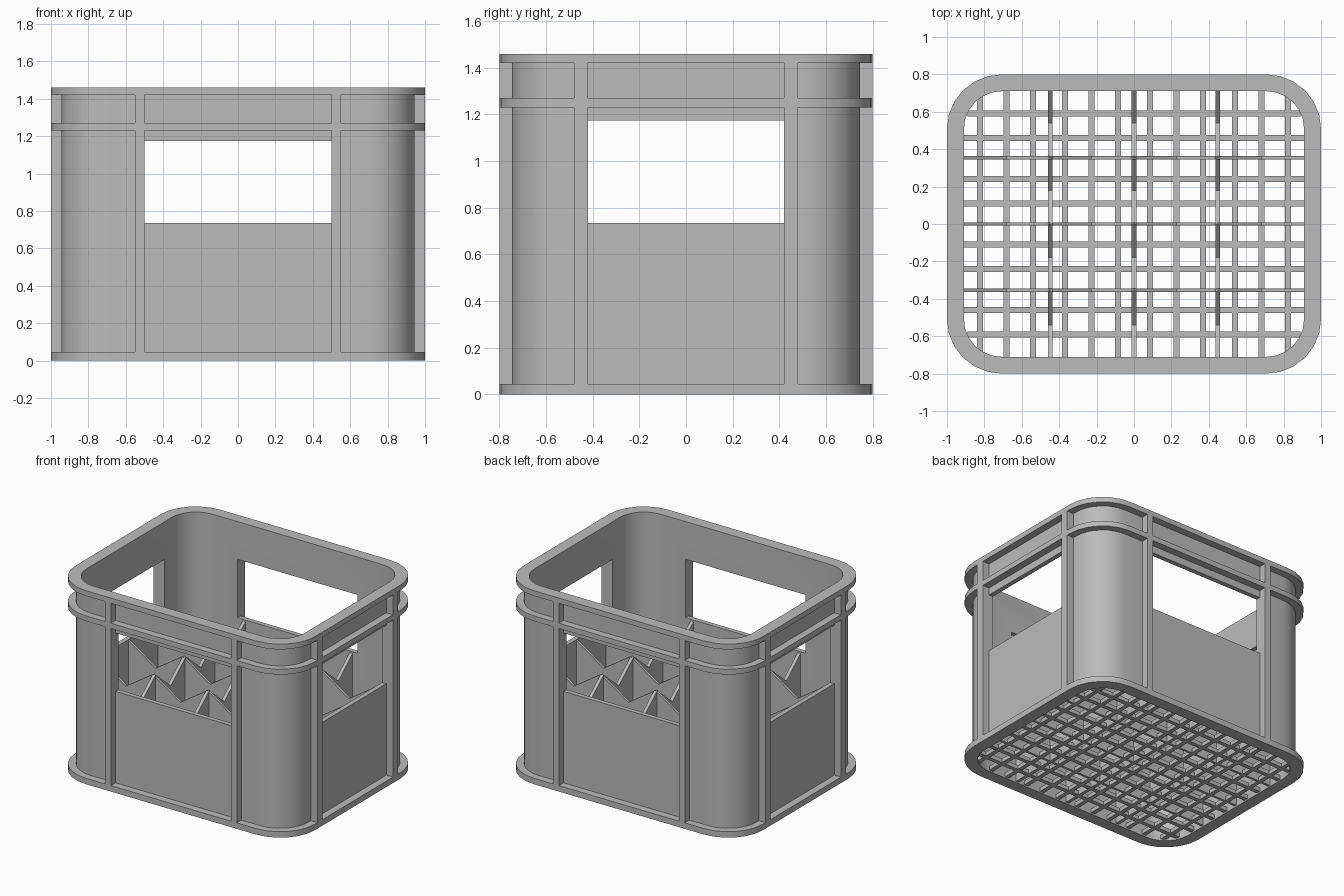
import bpy, bmesh, math

old = bpy.data.objects.get("Cube")
if old:
    bpy.data.objects.remove(old, do_unlink=True)

plastic = bpy.data.materials.new("grey plastic")
plastic.use_nodes = True
GREY = (0.5, 0.5, 0.5, 1)
plastic.diffuse_color = GREY
plastic.node_tree.nodes["Principled BSDF"].inputs["Base Color"].default_value = GREY

HEIGHT = 1.46
CX, CY = 0.70, 0.51          # centres of the rounded corners
INNER, WALL, OUTER = 0.20, 0.235, 0.29   # corner radii of inside, wall face, flange
SILL, LINTEL = 0.735, 1.175
CORNER_STEPS = 6


def finish(bm, name):
    bmesh.ops.recalc_face_normals(bm, faces=bm.faces)
    mesh = bpy.data.meshes.new(name)
    bm.to_mesh(mesh)
    bm.free()
    mesh.materials.append(plastic)
    obj = bpy.data.objects.new(name, mesh)
    bpy.context.collection.objects.link(obj)
    return obj


def rounded_loop(r):
    points = []
    for i, (sx, sy) in enumerate([(1, 1), (-1, 1), (-1, -1), (1, -1)]):
        for k in range(CORNER_STEPS + 1):
            a = math.pi / 2 * (i + k / CORNER_STEPS)
            points.append((sx * CX + r * math.cos(a), sy * CY + r * math.sin(a)))
    return points


def ring(name, r_in, r_out, z0, z1):
    bm = bmesh.new()
    loops = [[bm.verts.new((x, y, z)) for x, y in rounded_loop(r)]
             for r, z in [(r_out, z0), (r_out, z1), (r_in, z1), (r_in, z0)]]
    n = len(loops[0])
    for a, b in zip(loops, loops[1:] + loops[:1]):
        for i in range(n):
            j = (i + 1) % n
            bm.faces.new((a[i], a[j], b[j], b[i]))
    return finish(bm, name)


def add_box(bm, x0, x1, y0, y1, z0, z1):
    verts = bmesh.ops.create_cube(bm, size=1)["verts"]
    for v in verts:
        v.co = (x1 if v.co.x > 0 else x0, y1 if v.co.y > 0 else y0,
                z1 if v.co.z > 0 else z0)


def box(name, *limits):
    bm = bmesh.new()
    add_box(bm, *limits)
    return finish(bm, name)


def combine(target, tool, operation):
    mod = target.modifiers.new(operation.lower(), "BOOLEAN")
    mod.operation, mod.solver, mod.object = operation, "EXACT", tool
    bpy.context.view_layer.objects.active = target
    bpy.ops.object.modifier_apply(modifier=mod.name)
    bpy.data.objects.remove(tool, do_unlink=True)


# Shell: rounded wall, three flanges and eight upright ribs
shell = ring("crate_shell", INNER, WALL, 0, HEIGHT)
for z0, z1 in [(0, 0.045), (1.23, 1.27), (1.42, HEIGHT)]:
    combine(shell, ring("flange", INNER + 0.02, OUTER, z0, z1), "UNION")
for s in (-1, 1):
    for t in (-1, 1):
        x, y = sorted((s * 0.495, s * 0.545)), sorted((t * 0.72, t * 0.80))
        combine(shell, box("long_side_rib", *x, *y, 0, HEIGHT), "UNION")
        x, y = sorted((s * 0.92, s * 0.99)), sorted((t * 0.42, t * 0.48))
        x = sorted((s * 0.92, s * (CX + OUTER)))
        combine(shell, box("short_side_rib", *x, *y, 0, HEIGHT), "UNION")

# Hand openings through all four sides
combine(shell, box("long_side_opening", -0.495, 0.495, -2, 2, SILL, LINTEL), "DIFFERENCE")
combine(shell, box("short_side_opening", -2, 2, -0.42, 0.42, SILL, LINTEL), "DIFFERENCE")
shell.scale.x = 1 / (CX + OUTER)


# Bottle dividers with zigzag tops, peaking at every crossing
def divider(name, along_x, offset, half, thick, peak=0.73, valley=0.58):
    steps = 8
    profile = [(-half, 0.01)]
    for i in range(steps + 1):
        profile.append((-half + 2 * half * i / steps, valley if i % 2 else peak))
    profile.append((half, 0.01))
    bm = bmesh.new()
    sides = []
    for d in (offset - thick / 2, offset + thick / 2):
        sides.append([bm.verts.new((p, d, z) if along_x else (d, p, z)) for p, z in profile])
    bm.faces.new(sides[0])
    bm.faces.new(sides[1][::-1])
    for i in range(len(profile)):
        j = (i + 1) % len(profile)
        bm.faces.new((sides[0][i], sides[0][j], sides[1][j], sides[1][i]))
    return finish(bm, name)


for i in (-1, 0, 1):
    divider("lengthwise_divider", True, i * 0.355, 0.91, 0.018)
    divider("crosswise_divider", False, i * 0.447, 0.72, 0.025)

# Floor grid: three bars per cell one way, two the other
bm = bmesh.new()
for cell in (-1.5, -0.5, 0.5, 1.5):
    for k in (-1, 0, 1):
        x = cell * 0.455 + k * 0.142
        reach = 0.69 if abs(x) > 0.75 else 0.72
        add_box(bm, x - 0.016, x + 0.016, -reach, reach, 0.01, 0.04)
    for k in (-1, 1):
        y = cell * 0.35 + k * 0.066
        reach = 0.89 if abs(y) > 0.55 else 0.91
        add_box(bm, -reach, reach, y - 0.016, y + 0.016, 0.01, 0.04)
finish(bm, "floor_grid")

# Smooth the rounded corners, keep the plastic edges crisp
bpy.ops.object.select_all(action="DESELECT")
shell.select_set(True)
bpy.context.view_layer.objects.active = shell
bpy.ops.object.shade_smooth_by_angle(angle=math.radians(30))
